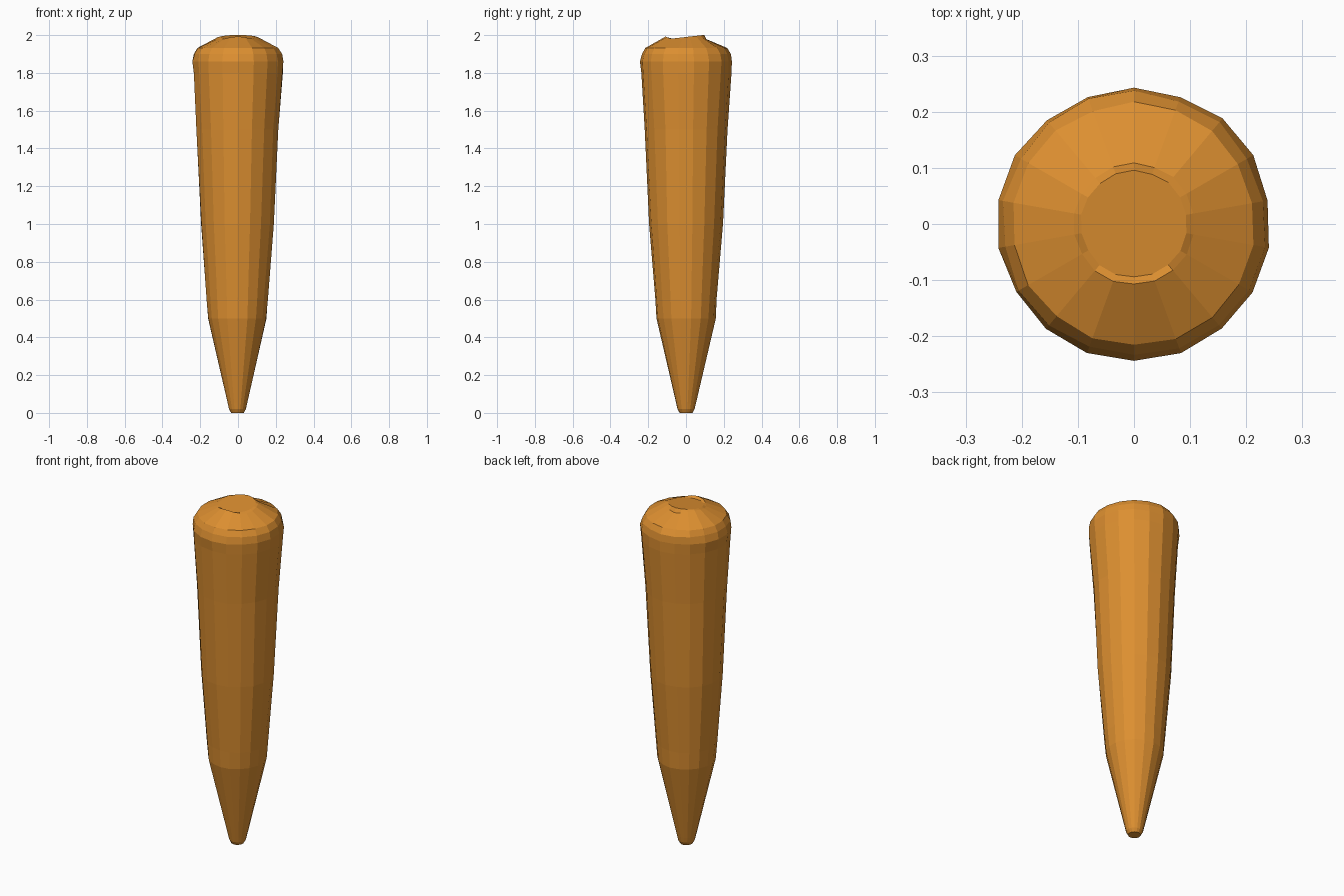
import bpy, bmesh, math, random

if "Cube" in bpy.data.objects:
    bpy.data.objects.remove(bpy.data.objects["Cube"])

random.seed(4)
SIDES = 18

# Single orange colour
mat = bpy.data.materials.new("carrot orange")
mat.diffuse_color = (0.72, 0.275, 0.03, 1)
mat.use_nodes = True
mat.node_tree.nodes["Principled BSDF"].inputs["Base Color"].default_value = mat.diffuse_color

# Root profile: radius, height, x shift
profile = [(0.034, 0.0, -0.003), (0.045, 0.02, -0.003), (0.052, 0.05, -0.003),
           (0.156, 0.5, -0.004), (0.163, 0.6, -0.004), (0.196, 1.0, -0.003),
           (0.219, 1.5, -0.002), (0.239, 1.8, 0), (0.243, 1.86, 0),
           (0.235, 1.9, 0), (0.216, 1.932, 0), (0.108, 1.985, 0)]

bm = bmesh.new()
rings = []
for k, (r, z, dx) in enumerate(profile):
    ring = []
    for i in range(SIDES):
        a = math.pi / 2 + 2 * math.pi * i / SIDES
        rr = r * (1 + random.uniform(-0.012, 0.012))
        # The crown edge rolls gently up and down
        dz = 0.008 * math.sin(3 * a) if k == len(profile) - 1 else 0
        ring.append(bm.verts.new((rr * math.cos(a) + dx, rr * math.sin(a), z + dz)))
    rings.append(ring)

for lo, hi in zip(rings, rings[1:]):
    for i in range(SIDES):
        j = (i + 1) % SIDES
        bm.faces.new((lo[i], lo[j], hi[j], hi[i]))
bm.faces.new(rings[0][::-1])

# Nearly flat crown disc, slightly tilted upward to the back
crown = [bm.verts.new((v.co.x * 0.88, v.co.y * 0.88, 1.99 + 0.1 * v.co.y)) for v in rings[-1]]
for i in range(SIDES):
    j = (i + 1) % SIDES
    bm.faces.new((rings[-1][i], rings[-1][j], crown[j], crown[i]))
bm.faces.new(crown)

mesh = bpy.data.meshes.new("carrot_root")
bm.to_mesh(mesh)
bm.free()
mesh.materials.append(mat)
root = bpy.data.objects.new("carrot_root", mesh)
bpy.context.collection.objects.link(root)
